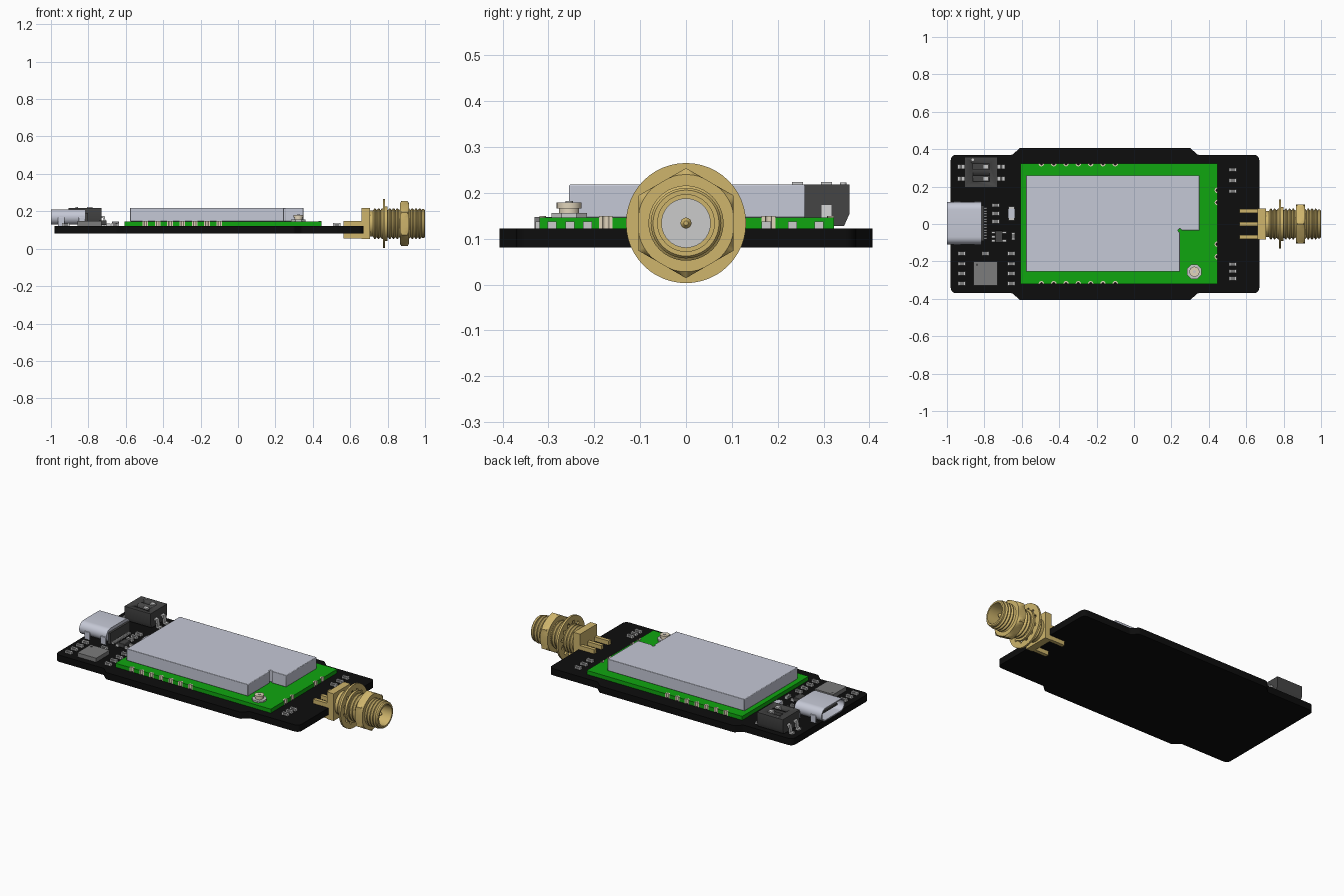
import bpy, bmesh, math
from mathutils import Vector

if "Cube" in bpy.data.objects:
    bpy.data.objects.remove(bpy.data.objects["Cube"])


def mat(name, *rgb):
    m = bpy.data.materials.new(name)
    m.diffuse_color = (*rgb, 1)
    m.use_nodes = True
    m.node_tree.nodes["Principled BSDF"].inputs["Base Color"].default_value = m.diffuse_color
    return m


BLACK = mat("black", 0.004, 0.004, 0.004)
GREEN = mat("green", 0.005, 0.38, 0.005)
SILVER = mat("silver", 0.56, 0.58, 0.67)
GOLD = mat("gold", 0.62, 0.46, 0.15)
DARK = mat("dark_grey", 0.06, 0.06, 0.06)
GREY = mat("mid_grey", 0.2, 0.2, 0.2)
PAD = mat("pad", 0.75, 0.66, 0.5)
TIN = mat("tin", 0.6, 0.6, 0.6)


def loft(name, loops, m, closed=False, bevel=0):
    """Skin a list of equal-length point loops."""
    bm = bmesh.new()
    rings = [[bm.verts.new(p) for p in lp] for lp in loops]
    n = len(rings[0])
    pairs = list(zip(rings, rings[1:])) + ([(rings[-1], rings[0])] if closed else [])
    for a, b in pairs:
        for i in range(n):
            j = (i + 1) % n
            bm.faces.new((a[i], a[j], b[j], b[i]))
    if not closed:
        bm.faces.new(rings[0][::-1])
        bm.faces.new(rings[-1])
    bmesh.ops.recalc_face_normals(bm, faces=bm.faces)
    me = bpy.data.meshes.new(name)
    bm.to_mesh(me)
    bm.free()
    me.shade_smooth()
    me.set_sharp_from_angle(angle=math.radians(32))
    me.materials.append(m)
    ob = bpy.data.objects.new(name, me)
    bpy.context.collection.objects.link(ob)
    if bevel:
        b = ob.modifiers.new("bevel", "BEVEL")
        b.width, b.segments, b.limit_method, b.angle_limit = bevel, 2, "ANGLE", math.radians(60)
    return ob


def prism(name, pts, lo, hi, m, axis="z", bevel=0):
    put = {"z": lambda u, v, w: (u, v, w), "y": lambda u, v, w: (u, w, v),
           "x": lambda u, v, w: (w, u, v)}[axis]
    return loft(name, [[put(u, v, w) for u, v in pts] for w in (lo, hi)], m, bevel=bevel)


def box(name, x0, x1, y0, y1, z0, z1, m, bevel=0):
    return prism(name, [(x0, y0), (x1, y0), (x1, y1), (x0, y1)], z0, z1, m, bevel=bevel)


def arc(cx, cy, r, a0, a1, n):
    return [(cx + r * math.cos(math.radians(a0 + (a1 - a0) * i / n)),
             cy + r * math.sin(math.radians(a0 + (a1 - a0) * i / n))) for i in range(n + 1)]


def fillet(pts):
    """Round each corner (x, y, setback) of an outline."""
    out = []
    for i, (x, y, r) in enumerate(pts):
        p, a, b = Vector((x, y)), Vector(pts[i - 1][:2]), Vector(pts[(i + 1) % len(pts)][:2])
        s, e = p + (a - p).normalized() * r, p + (b - p).normalized() * r
        for k in range(7):
            t = k / 6
            q = s * (1 - t) ** 2 + p * (2 * t * (1 - t)) * 0.9 + (s + e) * 0.1 * t * (1 - t) + e * t ** 2
            out.append(tuple(q))
    return out


CZ = 0.134  # height of the connector axis


def ring(x, rad, n):
    f = rad if callable(rad) else lambda a, i: rad
    out = []
    for i in range(n):
        a = 2 * math.pi * i / n
        r = f(a, i)
        out.append((x, r * math.sin(a), CZ + r * math.cos(a)))
    return out


def lathe(name, prof, m, n=40, closed=False):
    return loft(name, [ring(x, r, n) for x, r in prof], m, closed)


# main board
half = [(0.34, 0.37, .006), (0.30, 0.407, .006), (-0.61, 0.407, .006), (-0.65, 0.37, .006)]
top = [(0.67, 0.37, .03)] + half + [(-0.98, 0.37, .03)]
prism("main_board", fillet(top + [(x, -y, r) for x, y, r in top[::-1]]), 0.081, 0.122, BLACK)

# radio module board with castellated edges
X0, X1, Y0, Y1, R = -0.607, 0.446, -0.32, 0.323, 0.015
px = [-0.495 + 0.0658 * i for i in range(7)]
py = [-0.175, -0.108, 0.115, 0.18]
notches = ([(x, Y0, 180, 0) for x in px] + [(X1, y, 270, 90) for y in py]
           + [(x, Y1, 360, 180) for x in px[::-1]])
out = [(X0, Y0)]
for i, (x, y, a0, a1) in enumerate(notches):
    out += [(X1, Y0)] if i == 7 else [(X1, Y1)] if i == 11 else []
    out += arc(x, y, R, a0, a1, 8)
    prism("edge_pad", arc(x, y, R, a0, a1, 8) + arc(x, y, 0.007, a1, a0, 8), 0.122, 0.149, PAD)
prism("module_board", out + [(X0, Y1)], 0.122, 0.146, GREEN)

# shield can with corner cut-out
can = ([(-0.577, -0.255), (0.245, -0.255)] + arc(0.245, -0.035, 0.009, 270, 0, 9)
       + [(0.35, -0.035), (0.35, 0.26), (-0.577, 0.26)])
prism("shield_can", can, 0.146, 0.218, SILVER, bevel=0.003)

# tiny antenna socket
cx, cy = 0.323, -0.255
prism("antenna_socket_base", arc(cx, cy, 0.042, 22.5, 337.5, 7), 0.146, 0.156, TIN)
for nm, r, z0, z1 in (("stem", .022, .156, .166), ("collar", .027, .166, .179)):
    prism("antenna_socket_" + nm, arc(cx, cy, r, 0, 360, 24)[:-1]
          if nm == "stem" else arc(cx, cy, r, 0, 345, 23), z0, z1, PAD)
prism("antenna_socket_pin", arc(cx, cy, 0.008, 0, 330, 11), 0.179, 0.182, TIN)

# USB socket: hollow rounded shell, tongue, rear block, contacts and tabs
def stadium(x, inset):
    r, h = 0.040 - inset, 0.073
    p = arc(h, 0.169, r, -90, 90, 12) + arc(-h, 0.169, r, 90, 270, 12)
    return [(x, y + 0.004, z) for y, z in p]


loft("usb_shell", [stadium(-0.815, 0), stadium(-1, 0), stadium(-1, 0.007), stadium(-0.85, 0.007)], SILVER)
box("usb_tongue", -0.975, -0.845, -0.072, 0.08, 0.163, 0.175, DARK)
box("usb_rear_block", -0.82, -0.802, -0.09, 0.098, 0.122, 0.19, DARK)
for i in range(12):
    y = 0.004 + (i - 5.5) * 0.0145
    box("usb_contact", -0.805, -0.785, y - .004, y + .004, 0.122, 0.132, TIN)
for x in (-0.945, -0.835):
    for s in (-1, 1):
        y = 0.004 + s * 0.111
        box("usb_tab", x - .018, x + .018, y - .006, y + .006, 0.115, 0.168, SILVER, .003)

# two-way slide switch block
body = prism("switch_block", [(0.207, .128), (0.345, .128), (0.357, .155), (0.357, .218),
                              (0.195, .218), (0.195, .155)], -0.906, -0.73, DARK, "x")
for y in (0.307, 0.243):
    c = box("switch_slot_cutter", -0.862, -0.772, y - .015, y + .015, 0.2, 0.25, DARK)
    c.hide_render = True
    c.hide_set(True)
    b = body.modifiers.new("slot", "BOOLEAN")
    b.operation, b.object = "DIFFERENCE", c
    box("switch_slider", -0.806, -0.779, y - .012, y + .012, 0.198, 0.224, TIN)
    for s in (-1, 1):
        leg = [(.085, .165), (.085, .175), (.105, .175), (.112, .132), (.127, .132), (.127, .122),
               (.103, .122), (.097, .165)]
        prism("switch_leg", [(-0.818 + s * u, v) for u, v in leg], y - .012, y + .012, TIN, "y")
prism("switch_mark", arc(-0.862, 0.343, 0.007, 0, 330, 11), 0.218, 0.222, TIN)

# flat chip, small regulator and lamp
box("flat_chip", -0.858, -0.73, -0.33, -0.2, 0.122, 0.147, GREY)
prism("flat_chip_dot", arc(-0.84, -0.218, 0.006, 0, 330, 11), 0.147, 0.148, DARK)
box("regulator", -0.742, -0.702, -0.1, -0.036, 0.126, 0.152, DARK, .003)
for x, ys in ((-0.752, (-.09, -.068, -.046)), (-0.692, (-.09, -.046))):
    for y in ys:
        box("regulator_leg", x - .011, x + .011, y - .006, y + .006, 0.122, 0.136, TIN)
box("lamp_body", -0.674, -0.637, 0.032, 0.08, 0.122, 0.145, SILVER)
for y in (0.018, 0.08):
    box("lamp_end", -0.672, -0.639, y, y + 0.014, 0.122, 0.143, TIN)


# small passive parts: dark body with bright ends
def passive(x, y, turned=False):
    for nm, a, b, h, m in (("body", -.012, .012, .136, GREY), ("end", -.02, -.012, .137, TIN),
                           ("end", .012, .02, .137, TIN)):
        u, v = (x + a, x + b), (y - .01, y + .01)
        if turned:
            u, v = (x - .01, x + .01), (y + a, y + b)
        box("passive_" + nm, *u, *v, 0.122, h, m)


for x in (-0.922, -0.655):
    for y in (-0.158, -0.212, -0.265, -0.318):
        passive(x, y)
for y in (0.1, 0.056, 0.013):
    passive(-0.74, y)
for y in (0.29, 0.232, 0.175, -0.215, -0.253, -0.292):
    passive(0.527, y)
passive(-0.794, -0.158)
passive(-0.645, -0.065, True)

# coaxial connector: mounting block, legs, threaded barrel
prism("coax_block", [(-.082, .052), (.082, .052), (.082, .218), (-.082, .218)], 0.66, 0.705, GOLD, "x")
for y in (-0.07, 0.07):
    for z in (0.055, 0.122):
        box("coax_leg", 0.565, 0.66, y - .011, y + .011, z, z + .026, GOLD)
box("coax_centre_leg", 0.565, 0.66, -.011, .011, 0.122, 0.146, GOLD)
prof = [(0.70, .07), (0.722, .07)]
for i in range(13):
    x = 0.722 + i * 0.02
    prof += [(x + .007, .082), (x + .012, .082), (x + .02, .072)]
prof += [(0.984, .077), (0.994, .077), (1.0, .072), (1.0, .062), (0.90, .062)]
lathe("coax_barrel", prof, GOLD)
lathe("coax_insulator", [(0.89, .054), (0.915, .054)], TIN)
lathe("coax_pin", [(0.91, .012), (0.965, .012), (0.975, .005)], GOLD, 16)

# toothed lock washer, thin collar and hexagonal nut
teeth = lambda a, i: 0.08 if i % 4 < 2 else 0.102
loft("lock_washer", [ring(0.775, 0.131, 48), ring(0.787, 0.131, 48), ring(0.787, teeth, 48),
                     ring(0.775, teeth, 48)], GOLD, True)
lathe("collar", [(0.787, .078), (0.787, .092), (0.80, .092), (0.80, .078)], GOLD, closed=True)


def hexa(limit):
    def f(a, i):
        d = (a % (math.pi / 3)) - math.pi / 6
        return min(limit, 0.104 / math.cos(d))
    return f


loft("hex_nut", [ring(x, r, 48) for x, r in ((0.865, .076), (0.865, hexa(.106)), (0.873, hexa(.2)),
                 (0.907, hexa(.2)), (0.915, hexa(.106)), (0.915, .076))], GOLD, True)
